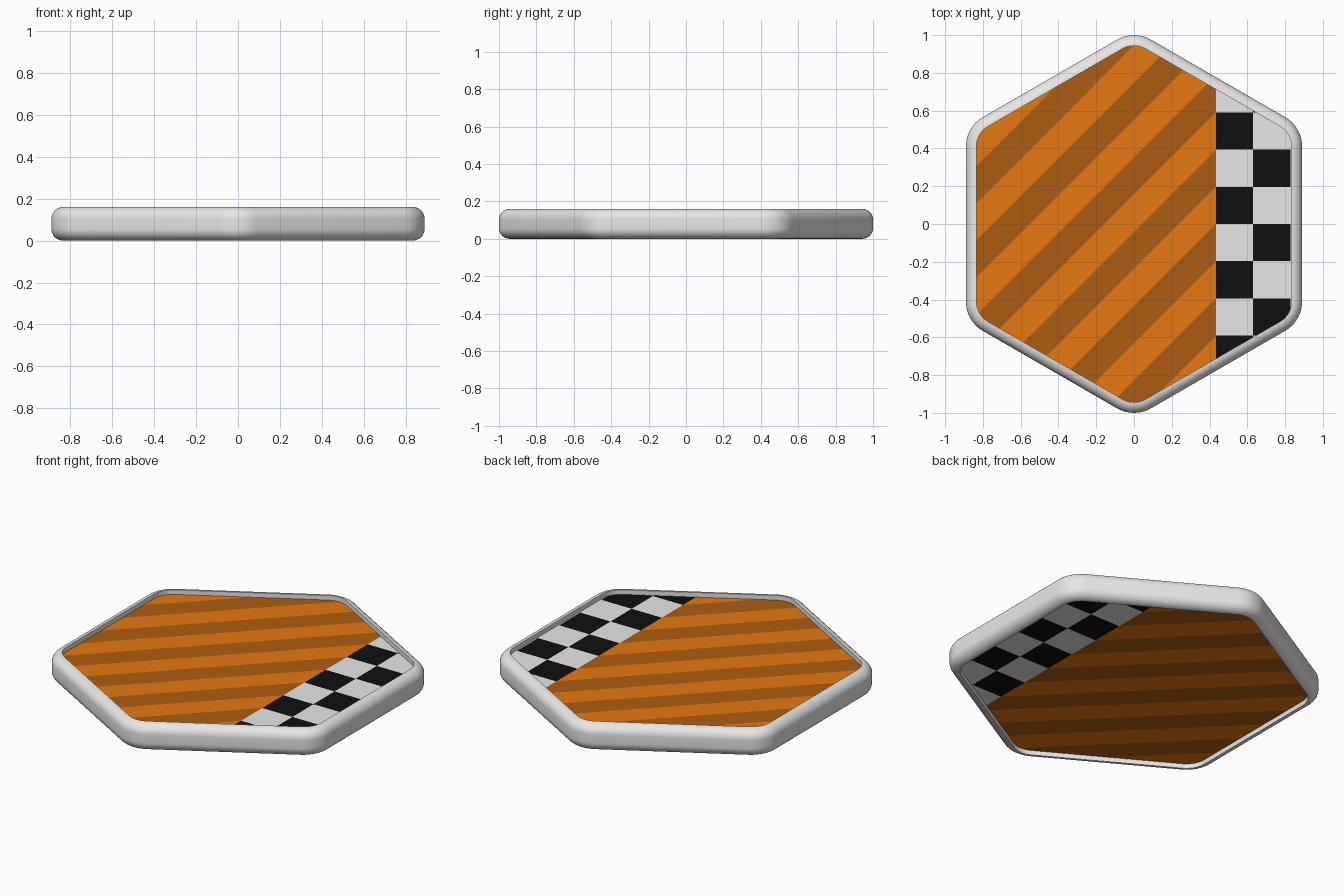
import bpy, bmesh, math
from mathutils import Matrix

if "Cube" in bpy.data.objects:
    bpy.data.objects.remove(bpy.data.objects["Cube"])

APOTHEM, CORNER, HEIGHT = 0.89, 0.18, 0.16
LIP = 0.056            # rim width and edge rounding
RECESS = 0.027         # depth of panels below the lip
TILE, SPLIT = 0.197, 0.434


def material(name, rgb):
    m = bpy.data.materials.new(name)
    m.diffuse_color = (*rgb, 1)
    m.use_nodes = True
    m.node_tree.nodes["Principled BSDF"].inputs["Base Color"].default_value = m.diffuse_color
    return m


WHITE = material("white", (0.8, 0.8, 0.8))
ORANGE = material("orange", (0.8, 0.19, 0.006))
BROWN = material("dark orange", (0.42, 0.11, 0.006))
BLACK = material("black", (0.005, 0.005, 0.005))


def hexagon(inset, z, steps=10):
    """Rounded hexagon outline with points towards +y and -y."""
    dist = (APOTHEM - CORNER) / math.cos(math.pi / 6)
    r = CORNER - inset
    pts = []
    for k in range(6):
        a = math.radians(30 + 60 * k)
        for i in range(steps + 1):
            b = a + math.radians(-30 + 60 * i / steps)
            pts.append((dist * math.cos(a) + r * math.cos(b),
                        dist * math.sin(a) + r * math.sin(b), z))
    return pts


def finish(bm, name, mats):
    me = bpy.data.meshes.new(name)
    bm.to_mesh(me)
    bm.free()
    for m in mats:
        me.materials.append(m)
    ob = bpy.data.objects.new(name, me)
    bpy.context.collection.objects.link(ob)
    return ob


# Rim: rounded outer profile swept around the hexagon
def build_rim():
    arc = [math.radians(90 * i / 8) for i in range(9)]
    profile = [(LIP - LIP * math.sin(t), LIP - LIP * math.cos(t)) for t in arc]
    profile += [(d, HEIGHT - z) for d, z in reversed(profile)]
    bm = bmesh.new()
    rings = [[bm.verts.new(p) for p in hexagon(d, z)] for d, z in profile]
    for j, ring in enumerate(rings):
        nxt = rings[(j + 1) % len(rings)]
        for i in range(len(ring)):
            k = (i + 1) % len(ring)
            bm.faces.new((ring[i], ring[k], nxt[k], nxt[i]))
    bmesh.ops.recalc_face_normals(bm, faces=bm.faces[:])
    rim = finish(bm, "rim", [WHITE])
    bpy.context.view_layer.objects.active = rim
    rim.select_set(True)
    bpy.ops.object.shade_smooth_by_angle(angle=math.radians(40))
    rim.select_set(False)


# Panels: diagonal stripes on the left, two checker columns on the right
def build_panel(name, flip):
    bm = bmesh.new()
    bm.faces.new([bm.verts.new(p) for p in hexagon(LIP, HEIGHT / 2 - RECESS)])

    def cut(co, no, right=None):
        faces = [f for f in bm.faces if right is None
                 or (f.calc_center_median().x > SPLIT) == right]
        geom = (faces + list({e for f in faces for e in f.edges})
                + list({v for f in faces for v in f.verts}))
        bmesh.ops.bisect_plane(bm, geom=geom, plane_co=co, plane_no=no, dist=1e-5)

    cut((SPLIT, 0, 0), (1, 0, 0))
    for k in range(-7, 8):
        cut((0, TILE * k - 0.04, 0), (-1, 1, 0), False)
    for k in range(-4, 5):
        cut((0, TILE * k, 0), (0, 1, 0), True)
    for k in (1, 2):
        cut((SPLIT + TILE * k, 0, 0), (1, 0, 0), True)
    for f in bm.faces:
        c = f.calc_center_bounds()
        m = f.calc_center_median_weighted()
        if m.x < SPLIT:
            band = math.floor((m.y - m.x + 0.04) / TILE)
            f.material_index = 1 if band % 2 else 0
        else:
            col = math.floor((m.x - SPLIT) / TILE)
            row = math.floor(m.y / TILE)
            f.material_index = 3 if col < 2 and (col + row) % 2 == 0 else 2
    if flip:
        bm.transform(Matrix.Rotation(math.pi, 4, 'X'))
    bm.transform(Matrix.Translation((0, 0, HEIGHT / 2)))
    finish(bm, name, [ORANGE, BROWN, WHITE, BLACK])


build_rim()
build_panel("top_panel", False)
build_panel("bottom_panel", True)
